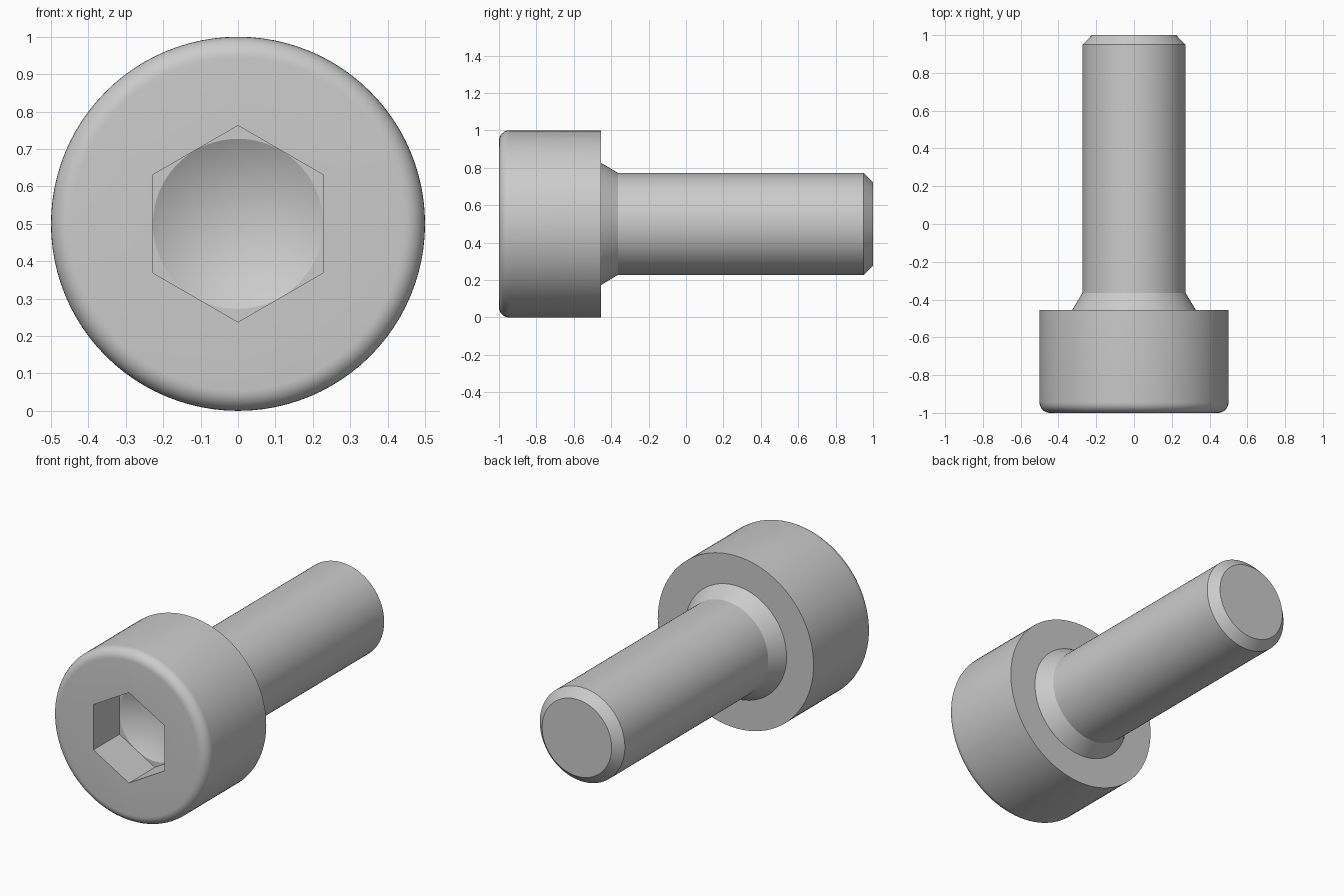
import bpy, bmesh
from math import sin, cos, pi, radians

if "Cube" in bpy.data.objects:
    bpy.data.objects.remove(bpy.data.objects["Cube"])

SEG = 96           # divisible by 6 so the hexagon corners land on vertices
AXIS_Z = 0.5
APOTHEM = 0.2273   # half the socket width across flats


def circle(r):
    return lambda a: r


def hexagon(a):
    # radius of a hexagon with corners at top and bottom
    return APOTHEM / cos((a % (pi / 3)) - pi / 6)


# rings from the socket floor, around the head, to the shank tip
rings = [(circle(APOTHEM), -0.762), (hexagon, -0.762), (hexagon, -1.0)]
f = 0.055          # head edge rounding
for i in range(9):
    t = i / 8 * pi / 2
    rings.append((circle(0.5 - f + f * sin(t)), -1 + f - f * cos(t)))
rings += [(circle(r), y) for r, y in [
    (0.5, -0.455), (0.327, -0.455),      # head underside
    (0.2727, -0.364), (0.2727, 0.95),    # neck and shank
    (0.223, 1.0)]]                       # tip chamfer

bm = bmesh.new()
loops = []
for radius, y in rings:
    loop = []
    for i in range(SEG):
        a = 2 * pi * i / SEG
        r = radius(a)
        loop.append(bm.verts.new((r * sin(a), y, AXIS_Z + r * cos(a))))
    loops.append(loop)
for lo, hi in zip(loops, loops[1:]):
    for i in range(SEG):
        j = (i + 1) % SEG
        bm.faces.new((lo[i], lo[j], hi[j], hi[i]))

# drill-point cone in the socket and flat end of the shank
apex = bm.verts.new((0, -0.631, AXIS_Z))
for i in range(SEG):
    bm.faces.new((apex, loops[0][(i + 1) % SEG], loops[0][i]))
bm.faces.new(loops[-1])

bmesh.ops.remove_doubles(bm, verts=bm.verts, dist=1e-5)
bmesh.ops.recalc_face_normals(bm, faces=bm.faces)
mesh = bpy.data.meshes.new("socket_head_screw")
bm.to_mesh(mesh)
bm.free()

screw = bpy.data.objects.new("socket_head_screw", mesh)
bpy.context.collection.objects.link(screw)
bpy.context.view_layer.objects.active = screw
screw.select_set(True)
bpy.ops.object.shade_smooth_by_angle(angle=radians(29))
